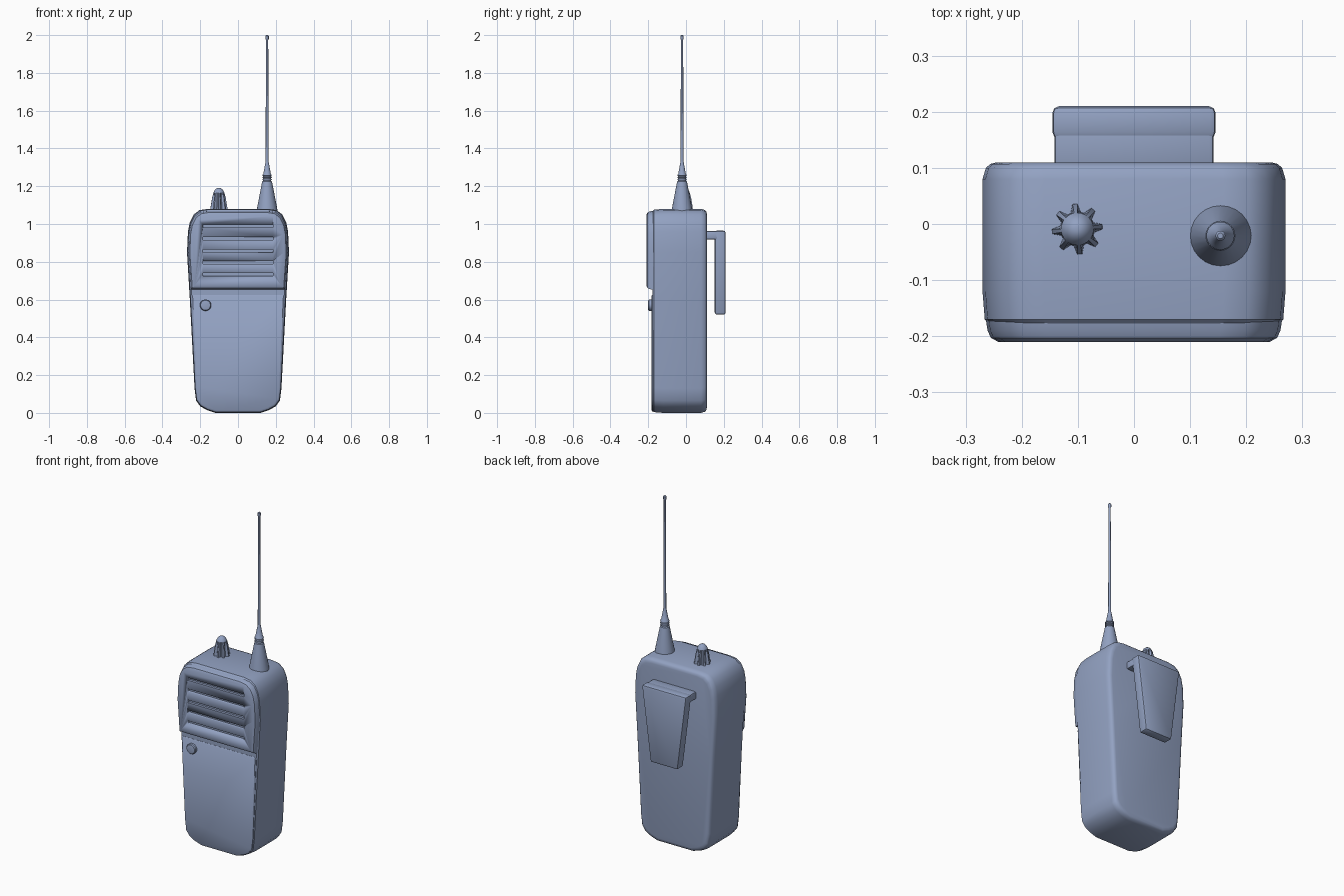
import bpy, bmesh, math
from mathutils import Matrix, Vector

cube = bpy.data.objects.get("Cube")
if cube:
    bpy.data.objects.remove(cube, do_unlink=True)

mat = bpy.data.materials.new("slate blue plastic")
mat.use_nodes = True
COLOUR = (0.29, 0.36, 0.54, 1)
mat.diffuse_color = COLOUR
mat.node_tree.nodes["Principled BSDF"].inputs["Base Color"].default_value = COLOUR


def finish(name, bm, angle=35):
    """Turn a bmesh into a smooth shaded object."""
    bmesh.ops.recalc_face_normals(bm, faces=bm.faces)
    mesh = bpy.data.meshes.new(name)
    bm.to_mesh(mesh)
    bm.free()
    mesh.materials.append(mat)
    obj = bpy.data.objects.new(name, mesh)
    bpy.context.collection.objects.link(obj)
    bpy.ops.object.select_all(action="DESELECT")
    obj.select_set(True)
    bpy.context.view_layer.objects.active = obj
    bpy.ops.object.shade_smooth_by_angle(angle=math.radians(angle))
    return obj


def bridge(bm, rings):
    """Skin a list of point rings and cap both ends."""
    loops = [[bm.verts.new(p) for p in ring] for ring in rings]
    n = len(loops[0])
    for a, b in zip(loops, loops[1:]):
        for i in range(n):
            j = (i + 1) % n
            bm.faces.new((a[i], a[j], b[j], b[i]))
    bm.faces.new(loops[0])
    bm.faces.new(loops[-1])


def loft(name, half, layers):
    """Mirror a half outline (x, z) and stack it along y with edge insets."""
    outline = half + [(-x, z) for x, z in reversed(half)]
    w = max(x for x, z in half)
    low, high = min(z for x, z in half), max(z for x, z in half)
    mid, h = (low + high) / 2, (high - low) / 2
    bm = bmesh.new()
    bridge(bm, [[(x * (1 - d / w), y, mid + (z - mid) * (1 - d / h))
                 for x, z in outline] for y, d in layers])
    return finish(name, bm)


def lathe(name, profile, x, y, sides=24, flute=None):
    """Spin a (radius, z) profile, with optional fluting of the radius."""
    bm = bmesh.new()
    rings = []
    for r, z in profile:
        ring = []
        for i in range(sides):
            t = math.tau * i / sides
            k = flute(i, z) if flute else 1
            ring.append((x + r * k * math.cos(t), y + r * k * math.sin(t), z))
        rings.append(ring)
    bridge(bm, rings)
    return finish(name, bm)


def box(name, size, centre, bevel=0.0):
    bm = bmesh.new()
    bmesh.ops.create_cube(bm, size=1)
    bmesh.ops.scale(bm, vec=size, verts=bm.verts)
    bmesh.ops.translate(bm, vec=centre, verts=bm.verts)
    if bevel:
        bmesh.ops.bevel(bm, geom=bm.edges[:], offset=bevel, segments=2, affect="EDGES", profile=0.5)
    return finish(name, bm)


# Tapered body with rounded corners
body = [(0.12, 0.005), (0.165, 0.015), (0.2, 0.035), (0.222, 0.065), (0.23, 0.13),
        (0.255, 0.6), (0.27, 0.85), (0.265, 0.96), (0.255, 1.01), (0.235, 1.05),
        (0.205, 1.073), (0.16, 1.08)]
body[0] = (0.12, 0)
loft("body", body, [(-0.178, 0.012), (-0.17, 0.004), (-0.12, 0), (0.08, 0),
                    (0.1, 0.006), (0.107, 0.014), (0.11, 0.026)])

# Flat lower face and raised speaker panel on the front
lower = [p for p in body if p[1] < 0.6] + [(0.254, 0.632)]
loft("lower_face", lower, [(-0.17, 0.008), (-0.179, 0.008), (-0.183, 0.014)])
upper = [(0.256, 0.646)] + [(x, z - 0.004) for x, z in body if z > 0.7]
panel = loft("speaker_panel", upper, [(-0.17, 0.006), (-0.19, 0.009), (-0.203, 0.015), (-0.21, 0.028)])

# Speaker slots cut into the panel
for z in (0.99, 0.923, 0.857, 0.797, 0.733):
    cutter = box("slot_cutter", (0.37, 0.03, 0.016), (0, -0.21, z))
    mod = panel.modifiers.new("slot", "BOOLEAN")
    mod.operation = "DIFFERENCE"
    mod.solver = "EXACT"
    mod.object = cutter
    bpy.context.view_layer.objects.active = panel
    bpy.ops.object.modifier_apply(modifier=mod.name)
    bpy.data.objects.remove(cutter, do_unlink=True)

# Round talk button
button = lathe("talk_button", [(0.03, 0), (0.03, 0.022), (0.026, 0.027), (0.015, 0.029)], 0, 0)
button.data.transform(Matrix.Translation((-0.172, -0.173, 0.57)) @ Matrix.Rotation(math.pi / 2, 4, "X"))

# Antenna: flared base with grip rings, thin whip and tip
base = [(0.055, 1.07), (0.053, 1.085), (0.026, 1.225)]
for z in (1.232, 1.243, 1.254):
    base += [(0.021, z - 0.003), (0.021, z), (0.025, z + 0.002), (0.024, z + 0.006)]
base += [(0.02, 1.265), (0.01, 1.32), (0.007, 1.335)]
lathe("antenna_base", base, 0.154, -0.021)
lathe("antenna_whip", [(0.008, 1.32), (0.006, 1.975), (0.009, 1.98), (0.009, 1.995), (0.005, 2)],
      0.154, -0.021, 12)

# Fluted volume knob with a domed top
def flutes(i, z):
    return 0.68 if i % 4 >= 2 and z < 1.165 else 1

lathe("volume_knob", [(0.046, 1.07), (0.044, 1.09), (0.036, 1.14), (0.029, 1.165),
                      (0.022, 1.18), (0.012, 1.189), (0.004, 1.191)], -0.101, -0.009, 32, flutes)

# Belt clip: tapered plate held off the back by a bridge
clip = box("belt_clip", (0.294, 0.058, 0.445), (0, 0.181, 0.7425), 0.012)
for v in clip.data.vertices:
    v.co.x *= 0.6 + 0.4 * (v.co.z - 0.52) / 0.445
box("clip_bridge", (0.284, 0.09, 0.045), (0, 0.14, 0.94), 0.008)
